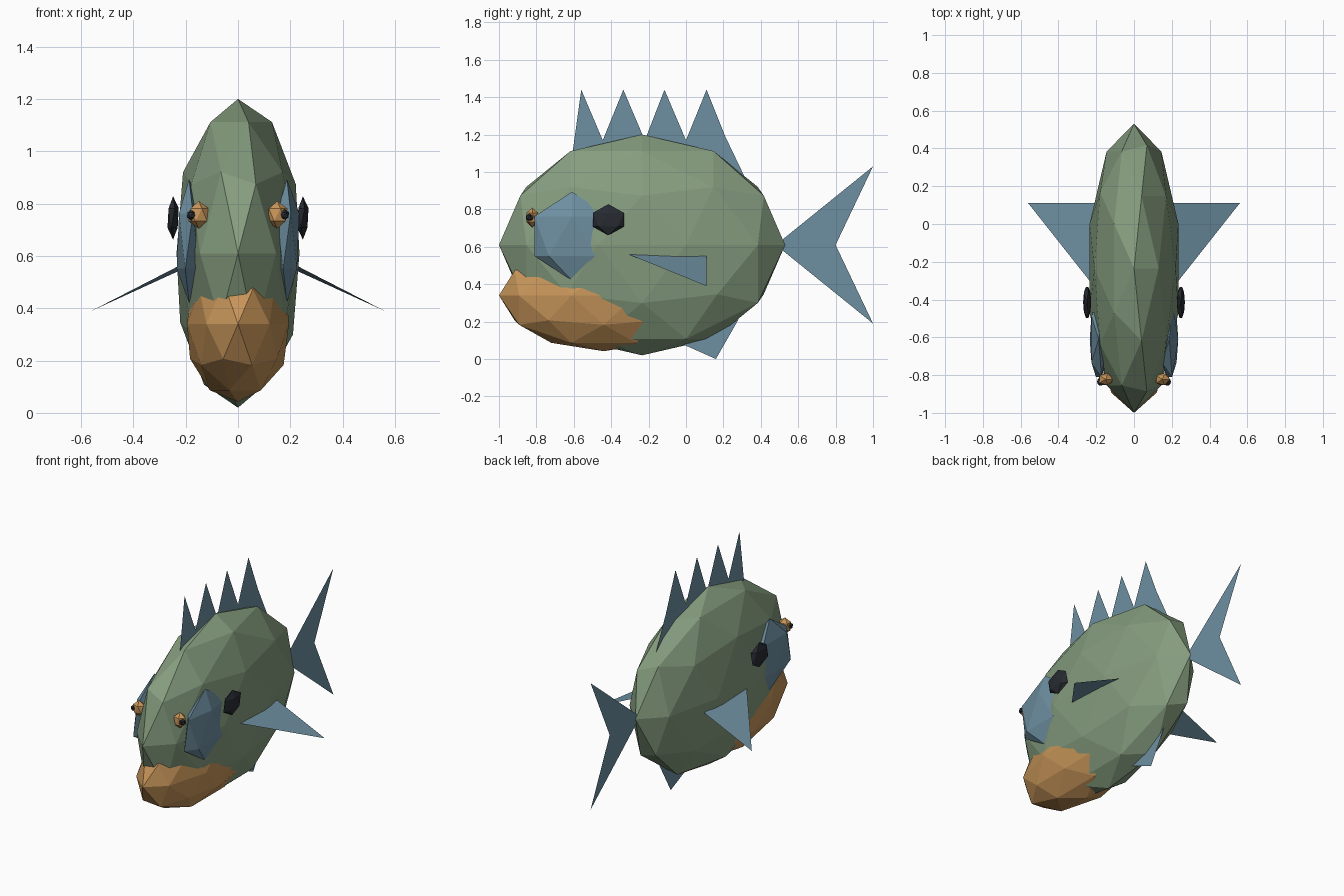
import bpy

if "Cube" in bpy.data.objects:
    bpy.data.objects.remove(bpy.data.objects["Cube"])


def material(name, rgb):
    m = bpy.data.materials.new(name)
    m.diffuse_color = (*rgb, 1)
    m.use_nodes = True
    m.node_tree.nodes["Principled BSDF"].inputs["Base Color"].default_value = m.diffuse_color
    return m


GREEN = material("scale green", (0.235, 0.335, 0.21))
BLUE = material("fin blue", (0.155, 0.275, 0.355))
ORANGE = material("lip orange", (0.57, 0.30, 0.10))
BLACK = material("black", (0.020, 0.024, 0.031))


def blob(name, loc, scale, mat, detail=1):
    """Faceted ellipsoid."""
    bpy.ops.mesh.primitive_ico_sphere_add(subdivisions=detail, radius=1, location=loc)
    ob = bpy.context.object
    ob.name = name
    ob.scale = scale
    bpy.ops.object.transform_apply(location=False, rotation=False, scale=True)
    ob.data.materials.append(mat)


def sheet(name, points, mat):
    """Single flat fin."""
    me = bpy.data.meshes.new(name)
    me.from_pydata(points, [], [tuple(range(len(points)))])
    me.materials.append(mat)
    bpy.context.collection.objects.link(bpy.data.objects.new(name, me))


def middle_fin(name, profile):
    """Flat fin in the centre plane from a (y, z) outline."""
    sheet(name, [(0, y, z) for y, z in profile], BLUE)


# Body and lower jaw
blob("body", (0, -0.235, 0.61), (0.247, 0.765, 0.59), GREEN, 2)
blob("jaw", (0, -0.44, 0.34), (0.205, 0.56, 0.298), ORANGE, 2)

# Paired parts on each side
for side, s in (("right", 1), ("left", -1)):
    blob(side + "_cheek", (0.187 * s, -0.61, 0.657), (0.053, 0.235, 0.237), BLUE)
    blob(side + "_ear_disc", (0.248 * s, -0.415, 0.745), (0.024, 0.097, 0.083), BLACK)
    blob(side + "_eye", (0.15 * s, -0.822, 0.757), (0.044, 0.037, 0.053), ORANGE)
    blob(side + "_pupil", (0.177 * s, -0.835, 0.757), (0.021, 0.024, 0.022), BLACK)
    sheet(side + "_side_fin", [(0.22 * s, -0.32, 0.565), (0.56 * s, 0.11, 0.39),
                               (0.21 * s, 0.11, 0.55)], BLUE)

# Spiky back fin
spikes = [(-0.61, 1.08), (-0.56, 1.44), (-0.445, 1.17), (-0.335, 1.44), (-0.22, 1.17),
          (-0.115, 1.44), (0.0, 1.17), (0.11, 1.44), (0.21, 1.19), (0.33, 0.94)]
middle_fin("back_fin", spikes + [(0.1, 0.95), (-0.5, 1.0)])

# Forked tail and belly fin
middle_fin("tail_fin", [(0.48, 0.61), (1.0, 0.19), (0.80, 0.61), (1.0, 1.03)])
middle_fin("belly_fin", [(-0.02, 0.08), (0.16, 0.0), (0.28, 0.21), (0.12, 0.25)])
